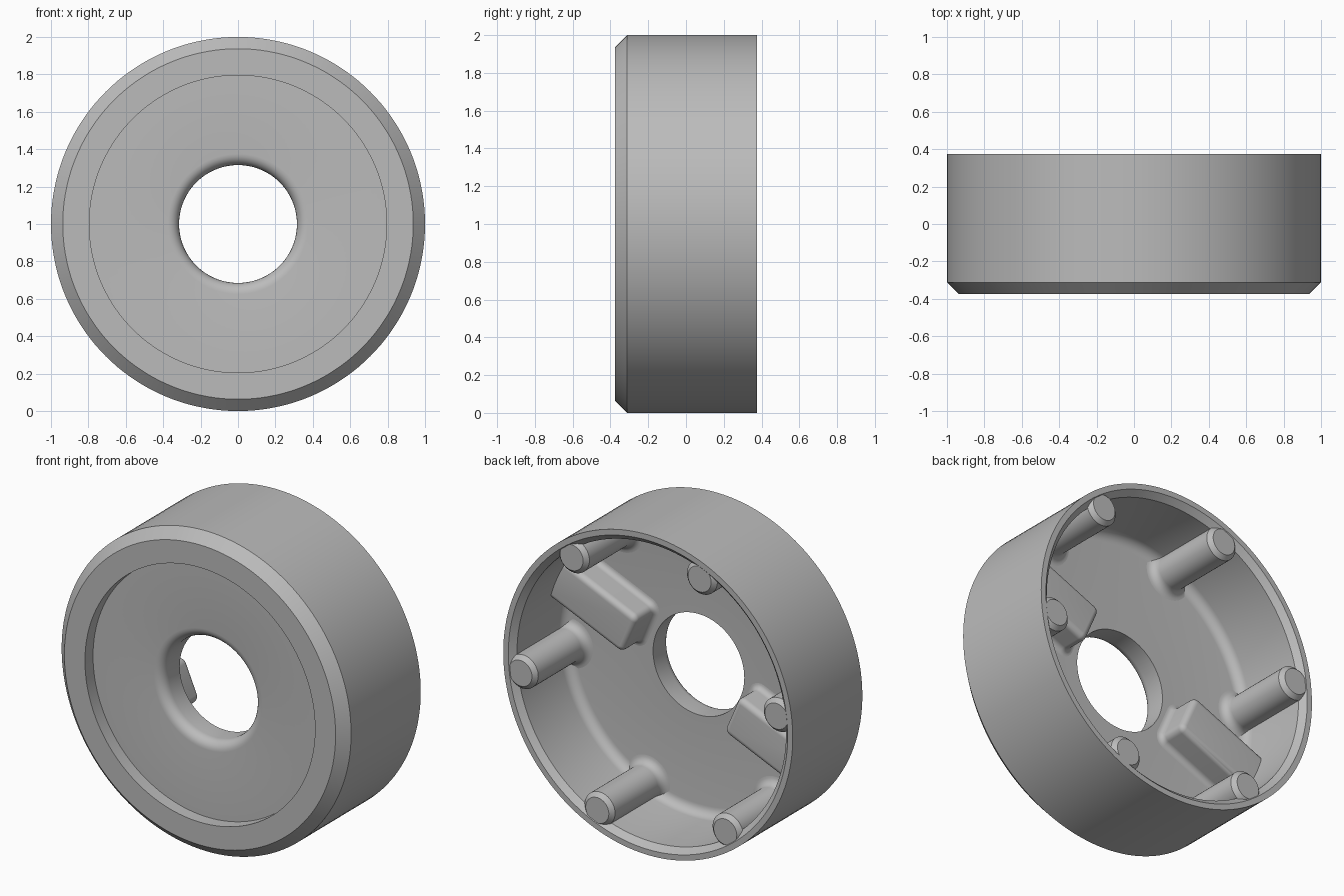
import bpy, bmesh, math
from math import sin, cos, pi, radians

cube = bpy.data.objects.get("Cube")
if cube:
    bpy.data.objects.remove(cube, do_unlink=True)

grey = bpy.data.materials.new("plain grey")
grey.use_nodes = True
GREY = (0.5, 0.5, 0.5, 1)
grey.diffuse_color = GREY
grey.node_tree.nodes["Principled BSDF"].inputs["Base Color"].default_value = GREY

FRONT, BACK = -0.375, 0.375
FLOOR = -0.125          # inside face of the end plate
RECESS = -0.295         # outside face of the end plate
HOLE, BORE = 0.315, 0.93
STEPS = 6


def arc(cx, cy, r, start, end):
    """Points of a fillet, angles in degrees."""
    angles = [radians(start + (end - start) * i / STEPS) for i in range(STEPS + 1)]
    return [(cx + r * cos(a), cy + r * sin(a)) for a in angles]


def loft(name, rings, closed=False, caps=False):
    """Skin a list of equally long rings of points."""
    bm = bmesh.new()
    rows = [[bm.verts.new(p) for p in ring] for ring in rings]
    n = len(rows[0])
    pairs = list(zip(rows, rows[1:])) + ([(rows[-1], rows[0])] if closed else [])
    for a, b in pairs:
        for i in range(n):
            j = (i + 1) % n
            bm.faces.new((a[i], a[j], b[j], b[i]))
    if caps:
        bm.faces.new(rows[0])
        bm.faces.new(rows[-1])
    bmesh.ops.recalc_face_normals(bm, faces=bm.faces)
    mesh = bpy.data.meshes.new(name)
    bm.to_mesh(mesh)
    bm.free()
    mesh.materials.append(grey)
    obj = bpy.data.objects.new(name, mesh)
    bpy.context.collection.objects.link(obj)
    bpy.ops.object.select_all(action="DESELECT")
    obj.select_set(True)
    bpy.context.view_layer.objects.active = obj
    bpy.ops.object.shade_smooth_by_angle(angle=radians(30))
    return obj


def ring(r, y, n):
    return [(r * cos(2 * pi * i / n), y, r * sin(2 * pi * i / n)) for i in range(n)]


def place(points, distance, angle, limit):
    """Move points out along x, keep them inside the shell, then turn them about the axis."""
    out = []
    for x, y, z in points:
        x += distance
        k = min(1, limit / math.hypot(x, z))
        x, z = x * k, z * k
        out.append((x * cos(angle) - z * sin(angle), y, 1 + x * sin(angle) + z * cos(angle)))
    return out


# Turned shell: chamfered front, shallow recess, rounded bore, hollow back
profile = [(1, BACK), (1, FRONT + 0.063), (0.937, FRONT), (0.795, FRONT), (0.795, RECESS)]
profile += arc(HOLE + 0.06, RECESS + 0.06, 0.06, 270, 180)
profile += [(HOLE, FLOOR)]
profile += arc(BORE - 0.06, FLOOR + 0.06, 0.06, 270, 360)
profile += [(BORE, BACK - 0.035), (0.965, BACK)]
loft("shell", [place(ring(r, y, 144), 0, 0, 9) for r, y in profile], closed=True)

# Six pins around the inside wall, flared at the foot and chamfered at the tip
PIN = 0.105
pin_profile = [(PIN + 0.05, FLOOR - 0.01)] + arc(PIN + 0.05, FLOOR + 0.05, 0.05, 270, 180)
pin_profile += [(PIN, BACK - 0.03), (PIN - 0.025, BACK - 0.004)]
for k in range(6):
    turn = radians(53.4 + 60 * k)
    loft(f"pin_{k + 1}", [place(ring(r, y, 40), 0.89, turn, 0.975) for r, y in pin_profile], caps=True)


def rounded_rect(x0, x1, half, offset, y):
    """Rectangle with rounded corners, grown by offset."""
    r = 0.04 + offset
    pts = []
    for cx, cz, a in ((x1 - 0.04, half - 0.04, 0), (x0 + 0.04, half - 0.04, 90),
                      (x0 + 0.04, 0.04 - half, 180), (x1 - 0.04, 0.04 - half, 270)):
        pts += [(px, y, pz) for px, pz in arc(cx, cz, r, a, a + 90)]
    return pts


# Two opposite radial blocks on the end plate, rounded on top and flared at the foot
TOP = 0.06
block_profile = [(0.035, FLOOR - 0.01)] + arc(0.035, FLOOR + 0.035, 0.035, 270, 180)
block_profile += arc(-0.035, TOP - 0.035, 0.035, 0, 90)
for side, angle in (("left", 23.4), ("right", 203.4)):
    rings = [place(rounded_rect(0.38, 0.99, 0.135, off, y), 0, radians(angle), 0.96)
             for off, y in block_profile]
    loft(f"{side}_block", rings, caps=True)
